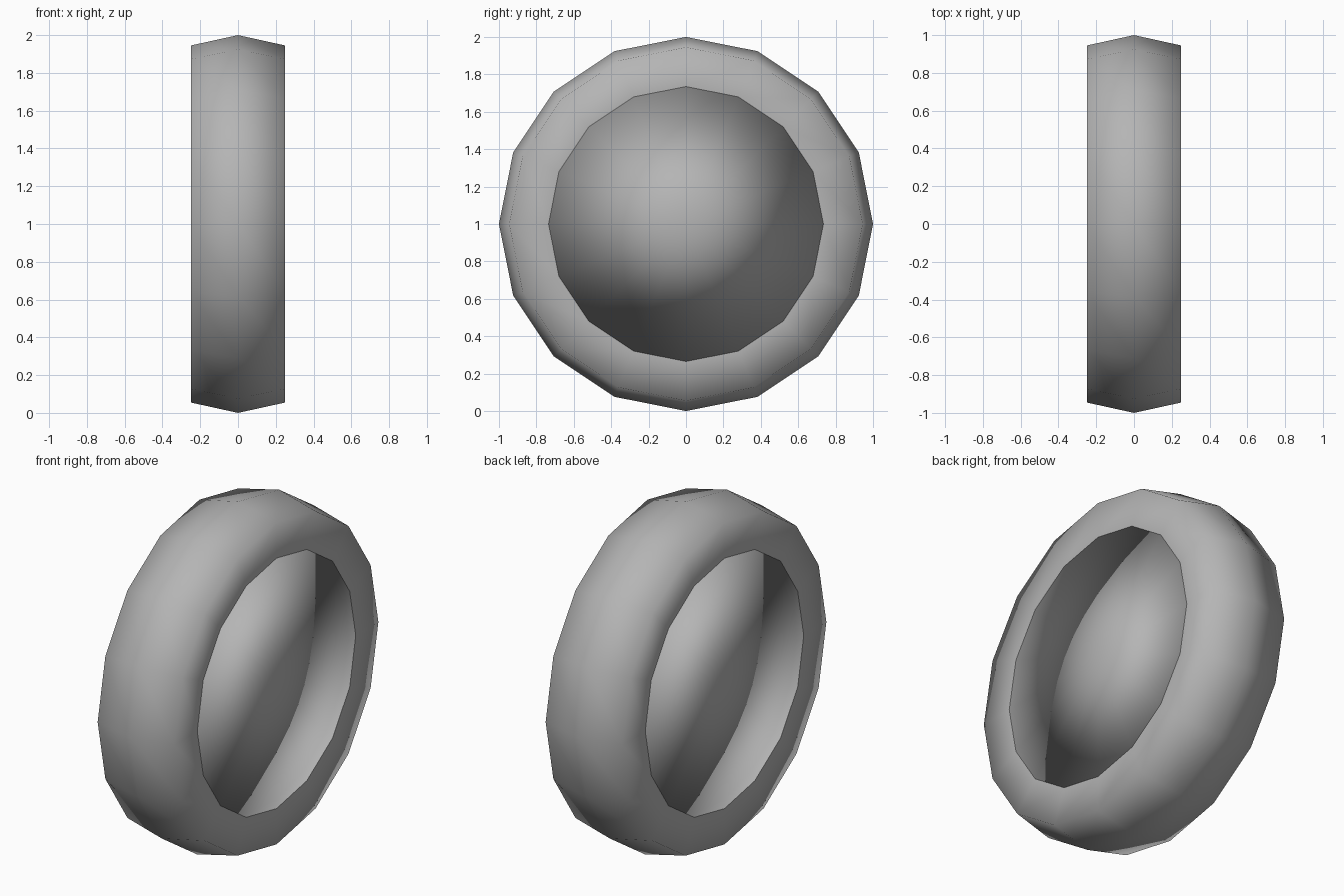
import bpy, math

if "Cube" in bpy.data.objects:
    bpy.data.objects.remove(bpy.data.objects["Cube"])

SIDES = 16

grey = bpy.data.materials.new("plain grey")
grey.diffuse_color = (0.46, 0.46, 0.46, 1)
grey.use_nodes = True
grey.node_tree.nodes["Principled BSDF"].inputs["Base Color"].default_value = grey.diffuse_color


def lathe(name, profile):
    """Spin (x, radius) points around the x axis; radius 0 makes a pole."""
    verts, faces, rings = [], [], []
    for x, r in profile:
        n = 1 if r == 0 else SIDES
        rings.append([len(verts) + i for i in range(n)])
        for i in range(n):
            a = 2 * math.pi * i / SIDES
            verts.append((x, r * math.cos(a), 1 + r * math.sin(a)))
    for a, b in zip(rings, rings[1:]):
        for i in range(SIDES):
            j = (i + 1) % SIDES
            quad = [a[i % len(a)], a[j % len(a)], b[j % len(b)], b[i % len(b)]]
            faces.append(list(dict.fromkeys(quad)))
    mesh = bpy.data.meshes.new(name)
    mesh.from_pydata(verts, [], faces)
    mesh.materials.append(grey)
    obj = bpy.data.objects.new(name, mesh)
    bpy.context.collection.objects.link(obj)
    bpy.ops.object.select_all(action='DESELECT')
    obj.select_set(True)
    bpy.context.view_layer.objects.active = obj
    bpy.ops.object.mode_set(mode='EDIT')
    bpy.ops.mesh.select_all(action='SELECT')
    bpy.ops.mesh.normals_make_consistent(inside=False)
    bpy.ops.object.mode_set(mode='OBJECT')
    bpy.ops.object.shade_smooth()
    return obj


# Tyre: crowned tread with flat sidewalls
lathe("tyre", [(-0.25, 0.735), (-0.25, 0.945), (0, 1), (0.25, 0.945),
               (0.25, 0.735)])

# Hub caps: thin discs flush with the sidewalls, shaded as rounded domes
for side, s in (("right", 1), ("left", -1)):
    lathe("hub_cap_" + side, [(s * 0.24, 0), (s * 0.25, 0.735), (s * 0.25, 0)])
